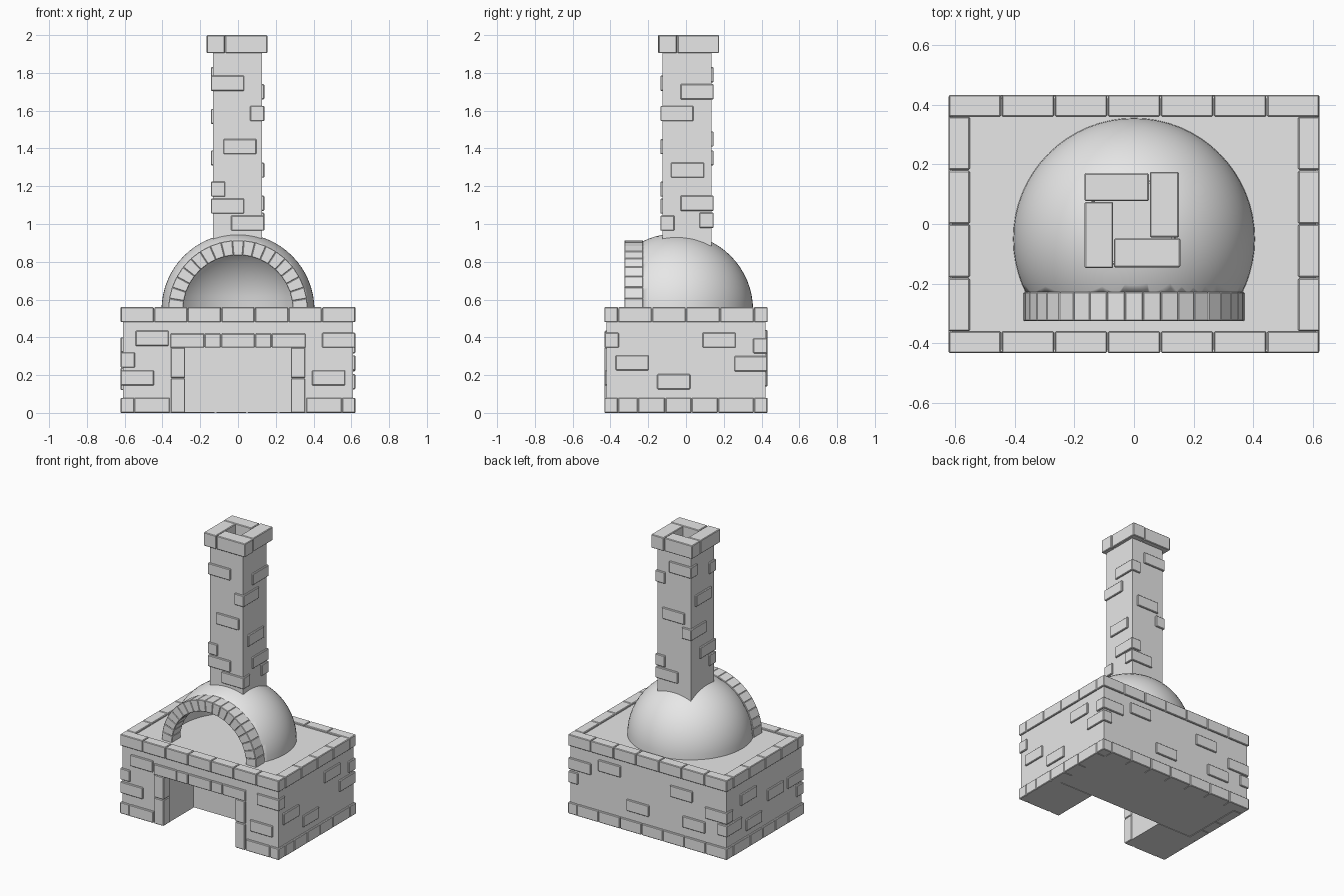
import bpy, bmesh, math
from mathutils import Vector

cube = bpy.data.objects.get("Cube")
if cube:
    bpy.data.objects.remove(cube, do_unlink=True)

STONE = (0.8, 0.8, 0.8, 1)
stone = bpy.data.materials.new("light grey stone")
stone.use_nodes = True
stone.diffuse_color = STONE
stone.node_tree.nodes["Principled BSDF"].inputs["Base Color"].default_value = STONE


def finish(name, bm, bevel=0):
    bmesh.ops.recalc_face_normals(bm, faces=bm.faces)
    mesh = bpy.data.meshes.new(name)
    bm.to_mesh(mesh)
    bm.free()
    mesh.materials.append(stone)
    ob = bpy.data.objects.new(name, mesh)
    bpy.context.collection.objects.link(ob)
    if bevel:
        mod = ob.modifiers.new("soft edges", 'BEVEL')
        mod.width = bevel
        mod.segments = 1
    return ob


def prism(bm, outline, y0, y1):
    """Extrude an (x, z) outline from y0 to y1."""
    face = bm.faces.new([bm.verts.new((x, y0, z)) for x, z in outline])
    ext = bmesh.ops.extrude_face_region(bm, geom=[face])
    verts = [v for v in ext["geom"] if isinstance(v, bmesh.types.BMVert)]
    bmesh.ops.translate(bm, verts=verts, vec=(0, y1 - y0, 0))


def box(bm, x0, x1, y0, y1, z0, z1):
    prism(bm, [(x0, z0), (x1, z0), (x1, z1), (x0, z1)], y0, y1)


def spread(a, b, n):
    return [a + (b - a) * i / n for i in range(n + 1)]


def row(bm, axis, edges, a, b, z0, z1):
    """Row of bricks along an axis, between a and b on the other one."""
    g = 0.0015
    for p, q in zip(edges, edges[1:]):
        if axis == 'x':
            box(bm, p + g, q - g, a, b, z0, z1)
        else:
            box(bm, a, b, p + g, q - g, z0, z1)


LONG, SHORT, TALL, OUT = 0.175, 0.075, 0.08, 0.011


def wall_brick(bm, cx, cy, hx, hy, side, along, z):
    """Brick standing slightly proud of one wall of a block."""
    z0, z1, w = z - TALL / 2, z + TALL / 2, LONG / 2
    s = 1 if side in ('back', 'left') else -1
    if side in ('front', 'back'):
        a, b = sorted((cy + s * (hy + OUT), cy + s * (hy - 0.03)))
        box(bm, along - w, along + w, a, b, z0, z1)
    else:
        a, b = sorted((cx + s * (hx + OUT), cx + s * (hx - 0.03)))
        box(bm, a, b, along - w, along + w, z0, z1)


def corner_brick(bm, cx, cy, hx, hy, sx, sy, long_axis, z):
    """Brick wrapping a vertical corner of a block."""
    lx, ly = (LONG, SHORT) if long_axis == 'x' else (SHORT, LONG)
    ex, ey = cx + sx * (hx + OUT), cy + sy * (hy + OUT)
    x0, x1 = sorted((ex, ex - sx * lx))
    y0, y1 = sorted((ey, ey - sy * ly))
    box(bm, x0, x1, y0, y1, z - TALL / 2, z + TALL / 2)


# Base block with a wood store open to the front
BX, BY, TOP = 0.61, 0.42, 0.548
bm = bmesh.new()
prism(bm, [(-BX, 0), (-0.285, 0), (-0.285, 0.35), (0.285, 0.35),
           (0.285, 0), (BX, 0), (BX, TOP), (-BX, TOP)], -BY, -0.09)
box(bm, -BX, BX, -0.09, BY, 0.003, TOP)
finish("base_block", bm)

# Brick rim around the worktop
X, Y, IN = 0.622, 0.432, 0.072
bm = bmesh.new()
for a, b in ((-Y, -Y + IN), (Y - IN, Y)):
    row(bm, 'x', spread(-X, X, 7), a, b, 0.48, 0.56)
for a, b in ((-X, -X + IN), (X - IN, X)):
    row(bm, 'y', spread(-Y + IN, Y - IN, 4), a, b, 0.48, 0.56)
finish("worktop_rim", bm, 0.004)

# Footing course
bm = bmesh.new()
row(bm, 'x', [-X + IN, -0.36], -Y, -Y + IN, 0, TALL)
row(bm, 'x', [0.36, X - IN, X], -Y, -Y + IN, 0, TALL)
row(bm, 'x', spread(-X, X - IN, 7), Y - IN, Y, 0, TALL)
row(bm, 'y', [-Y, -0.255, -0.11, 0.03, 0.17, Y - IN], -X, -X + IN, 0, TALL)
row(bm, 'y', [-Y + IN, -0.255, -0.11, 0.03, 0.17, Y - IN], X - IN, X, 0, TALL)
row(bm, 'y', [Y - IN, Y], X - IN, X, 0, TALL)
finish("footing_bricks", bm, 0.004)

# Brick frame around the wood store
bm = bmesh.new()
row(bm, 'x', [-0.36, -0.178, -0.09, 0.09, 0.178, 0.36], -Y, -0.36, 0.345, 0.42)
for x0, x1 in ((-0.355, -0.28), (0.28, 0.355)):
    for z0, z1 in ((0, 0.183), (0.186, 0.345)):
        box(bm, x0, x1, -Y, -0.36, z0, z1)
finish("store_frame", bm, 0.004)

# Scattered bricks on the base
base = (0, 0, BX, BY)
bm = bmesh.new()
for side, along, z in (
        ('front', -0.455, 0.395), ('front', 0.48, 0.185),
        ('left', 0.175, 0.385), ('left', -0.285, 0.265), ('left', -0.065, 0.165),
        ('back', 0.30, 0.40), ('back', 0.08, 0.18), ('back', -0.26, 0.37),
        ('back', -0.36, 0.18),
        ('right', 0.18, 0.36), ('right', -0.12, 0.28), ('right', 0.12, 0.16)):
    wall_brick(bm, *base, side, along, z)
for sx, sy, axis, z in ((1, -1, 'x', 0.385), (-1, -1, 'x', 0.185), (-1, -1, 'y', 0.28),
                        (1, 1, 'y', 0.26), (1, 1, 'x', 0.355),
                        (-1, 1, 'x', 0.29), (-1, 1, 'y', 0.2)):
    corner_brick(bm, *base, sx, sy, axis, z)
finish("base_bricks", bm, 0.004)

# Hollow oven dome, cut flat at the mouth
R, CENTRE = 0.405, Vector((0, -0.05, 0.545))
bm = bmesh.new()
bmesh.ops.create_uvsphere(bm, u_segments=64, v_segments=32, radius=R)
bmesh.ops.translate(bm, verts=bm.verts, vec=CENTRE)
for point, normal in ((CENTRE, (0, 0, -1)), (Vector((0, -0.235, 0)), (0, -1, 0))):
    bmesh.ops.bisect_plane(bm, geom=bm.verts[:] + bm.edges[:] + bm.faces[:],
                           plane_co=point, plane_no=normal, clear_outer=True)
dome = finish("oven_dome", bm)
shell = dome.modifiers.new("thickness", 'SOLIDIFY')
shell.thickness = 0.02
shell.offset = -1
bpy.ops.object.select_all(action='DESELECT')
dome.select_set(True)
bpy.context.view_layer.objects.active = dome
bpy.ops.object.shade_smooth_by_angle(angle=math.radians(40))

# Arch of wedge bricks around the mouth
bm = bmesh.new()
angles = spread(0, math.pi, 19)
for a, b in zip(angles, angles[1:]):
    corners = ((0.29, a), (0.37, a), (0.37, b), (0.29, b))
    prism(bm, [(r * math.cos(t), CENTRE.z + r * math.sin(t)) for r, t in corners],
          -0.325, -0.228)
finish("mouth_arch", bm, 0.003)

# Chimney shaft
shaft = (-0.002, 0.005, 0.13, 0.13)
cx, cy, h, _ = shaft
bm = bmesh.new()
box(bm, cx - h, cx + h, cy - h, cy + h, 0.86, 1.908)
finish("chimney_shaft", bm)

# Scattered bricks on the chimney
bm = bmesh.new()
for side, along, z in (('front', 0.01, 1.41), ('left', 0.008, 1.285),
                       ('back', 0.0, 1.45), ('right', 0.0, 1.57)):
    wall_brick(bm, *shaft, side, along, z)
for sx, sy, axis, z in (
        (-1, -1, 'x', 1.745), (1, -1, 'y', 1.585), (-1, -1, 'y', 1.185),
        (-1, -1, 'x', 1.095), (1, -1, 'x', 1.005),
        (1, 1, 'y', 1.7), (1, 1, 'y', 1.11), (1, 1, 'x', 1.02),
        (-1, 1, 'x', 1.79), (-1, 1, 'y', 1.35)):
    corner_brick(bm, *shaft, sx, sy, axis, z)
finish("chimney_bricks", bm, 0.004)

# Pinwheel cap of four bricks
bm = bmesh.new()
for x0, x1, y0, y1 in ((-0.166, 0.05, 0.077, 0.17), (0.053, 0.15, -0.045, 0.175),
                       (-0.067, 0.155, -0.145, -0.048), (-0.165, -0.07, -0.148, 0.074)):
    box(bm, x0, x1, y0, y1, 1.905, 2.0)
finish("chimney_cap", bm, 0.004)
